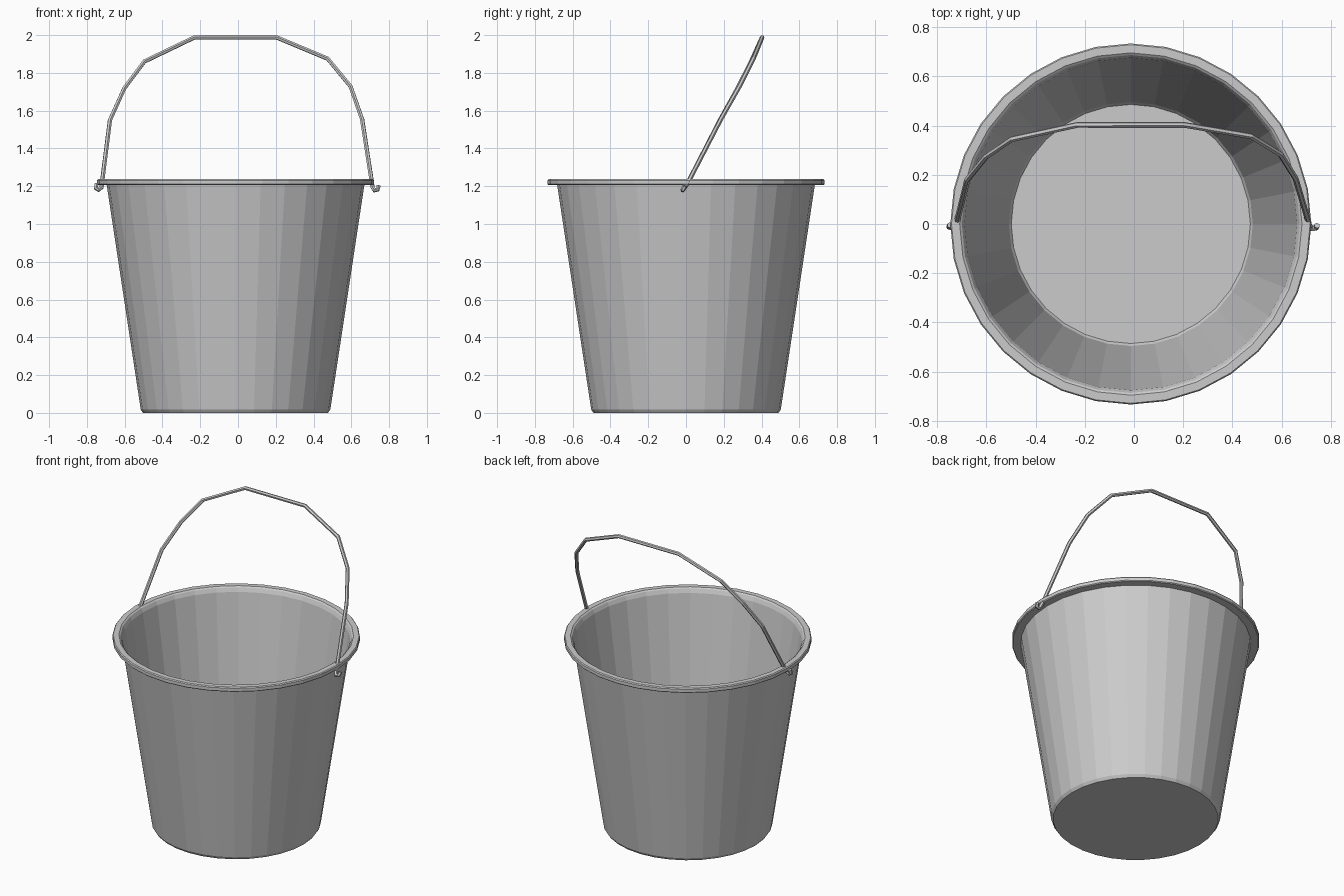
import bpy, bmesh
from math import sin, cos, pi

if "Cube" in bpy.data.objects:
    bpy.data.objects.remove(bpy.data.objects["Cube"])

SIDES = 32
CX = -0.013


def lathe(name, profile):
    """Revolve a closed (radius, z) profile; radius 0 becomes a pole."""
    bm = bmesh.new()
    rings = []
    for r, z in profile:
        if r == 0:
            rings.append([bm.verts.new((CX, 0, z))] * SIDES)
        else:
            rings.append([bm.verts.new((CX + r * cos(2 * pi * i / SIDES),
                                        r * sin(2 * pi * i / SIDES), z))
                          for i in range(SIDES)])
    for a, b in zip(rings, rings[1:]):
        for i in range(SIDES):
            j = (i + 1) % SIDES
            quad = list(dict.fromkeys((a[i], a[j], b[j], b[i])))
            bm.faces.new(quad)
    bmesh.ops.recalc_face_normals(bm, faces=bm.faces)
    mesh = bpy.data.meshes.new(name)
    bm.to_mesh(mesh)
    bm.free()
    obj = bpy.data.objects.new(name, mesh)
    bpy.context.collection.objects.link(obj)
    return obj


def wire(name, points, radius):
    """Faceted round wire through the given points."""
    curve = bpy.data.curves.new(name, 'CURVE')
    curve.dimensions = '3D'
    curve.bevel_depth = radius
    curve.bevel_resolution = 1
    curve.use_fill_caps = True
    spline = curve.splines.new('POLY')
    spline.points.add(len(points) - 1)
    for p, co in zip(spline.points, points):
        p.co = (*co, 1)
    spline.use_smooth = False
    obj = bpy.data.objects.new(name, curve)
    bpy.context.collection.objects.link(obj)
    return obj


# Thin-walled pail with chamfered foot and rolled rim
lathe("bucket_body", [
    (0, 0), (0.49, 0), (0.502, 0.018), (0.682, 1.206),
    (0.729, 1.206), (0.734, 1.211), (0.734, 1.231), (0.729, 1.237),
    (0.696, 1.237), (0.687, 1.23), (0.676, 1.206),
    (0.496, 0.022), (0.486, 0.008), (0, 0.008)])

# Bent wire bail, leaning back, with small hooks at both ends
wire("bail_handle", [
    (-0.748, -0.004, 1.213), (-0.752, -0.012, 1.190), (-0.738, -0.016, 1.180),
    (-0.722, -0.006, 1.195), (-0.718, 0.018, 1.235),
    (-0.678, 0.180, 1.550), (-0.602, 0.273, 1.718), (-0.496, 0.345, 1.860),
    (-0.230, 0.403, 1.988), (0.204, 0.403, 1.988),
    (0.475, 0.357, 1.875), (0.596, 0.283, 1.728), (0.657, 0.185, 1.555),
    (0.708, 0.014, 1.225), (0.712, -0.006, 1.195), (0.722, -0.018, 1.178),
    (0.740, -0.016, 1.182), (0.744, -0.006, 1.202)], 0.012)
